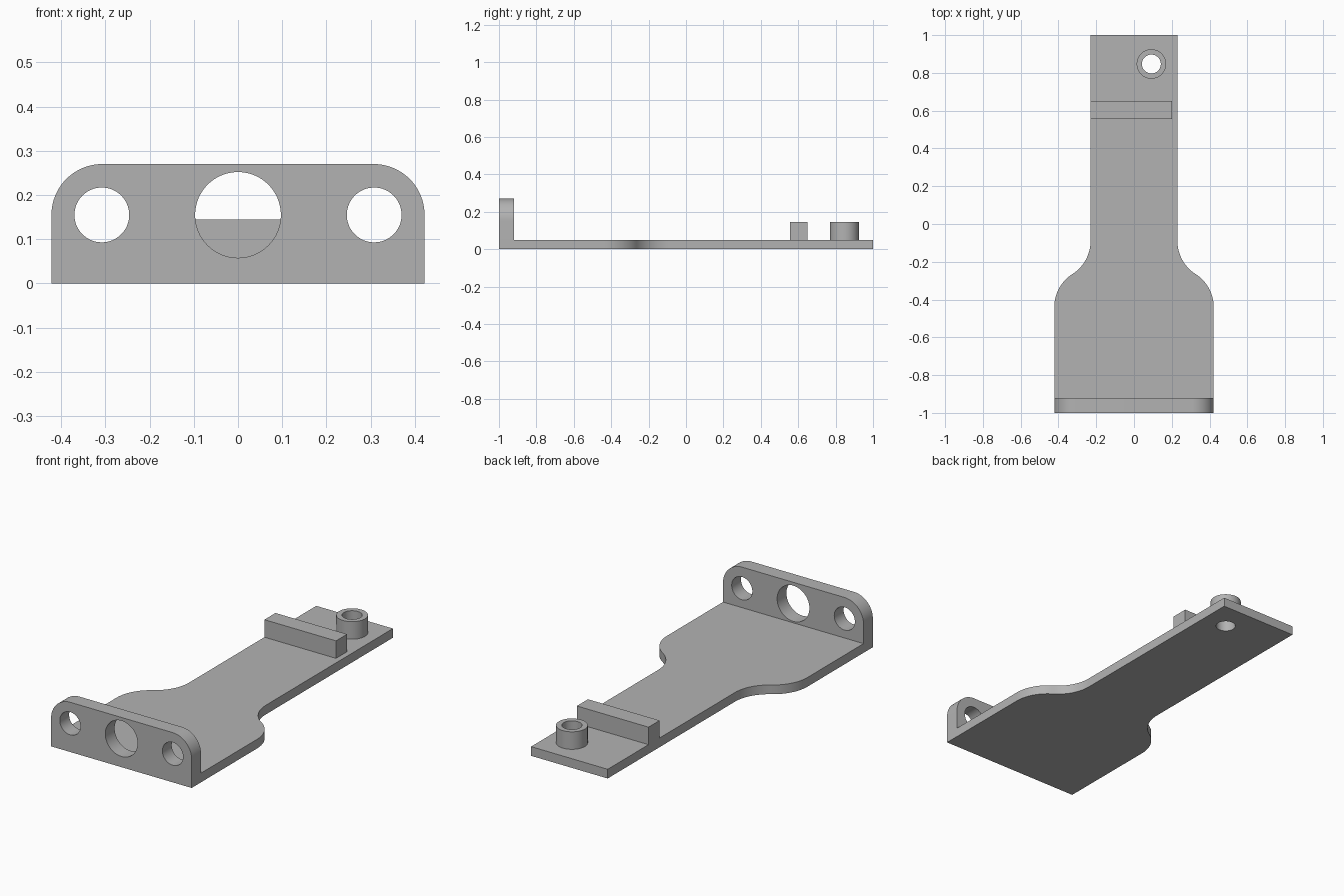
import bpy, bmesh
from math import sin, cos, pi, asin
from mathutils import Vector

cube = bpy.data.objects.get("Cube")
if cube:
    bpy.data.objects.remove(cube, do_unlink=True)

# One plain grey finish
grey = bpy.data.materials.new("plain_grey")
grey.use_nodes = True
colour = (0.45, 0.45, 0.45, 1)
grey.diffuse_color = colour
grey.node_tree.nodes["Principled BSDF"].inputs["Base Color"].default_value = colour


def prism(name, outline, direction):
    """Extrude a closed 3D outline along a direction."""
    bm = bmesh.new()
    face = bm.faces.new([bm.verts.new(p) for p in outline])
    out = bmesh.ops.extrude_face_region(bm, geom=[face])
    moved = [v for v in out["geom"] if isinstance(v, bmesh.types.BMVert)]
    bmesh.ops.translate(bm, verts=moved, vec=Vector(direction))
    bmesh.ops.recalc_face_normals(bm, faces=bm.faces)
    mesh = bpy.data.meshes.new(name)
    bm.to_mesh(mesh)
    bm.free()
    mesh.materials.append(grey)
    obj = bpy.data.objects.new(name, mesh)
    bpy.context.collection.objects.link(obj)
    return obj


def arc(cx, cy, r, start, end, steps):
    return [(cx + r * cos(start + (end - start) * i / steps),
             cy + r * sin(start + (end - start) * i / steps))
            for i in range(steps + 1)]


def circle(cx, cy, r):
    return arc(cx, cy, r, 0, 2 * pi, 64)[:-1]


def mirrored(half):
    """Complete a right-hand outline with its mirror image."""
    return half + [(-x, y) for x, y in reversed(half)]


def flat(points, z):
    return [(x, y, z) for x, y in points]


def upright(points, y):
    return [(x, y, z) for x, z in points]


def combine(target, other, operation):
    """Apply a boolean and discard the helper."""
    mod = target.modifiers.new(operation.lower(), "BOOLEAN")
    mod.operation, mod.solver, mod.object = operation, "EXACT", other
    bpy.context.view_layer.objects.active = target
    bpy.ops.object.modifier_apply(modifier=mod.name)
    bpy.data.objects.remove(other, do_unlink=True)


WIDE, NECK, THICK, TOP = 0.422, 0.23, 0.05, 0.145

# Base plate: wide front, S-shaped shoulders, narrow neck
dx, dy, mid = (WIDE - NECK) / 2, 0.175, -0.265
r = (dx * dx + dy * dy) / (2 * dx)
turn = asin(dy / r)
half = [(WIDE, -1)]
half += arc(WIDE - r, mid - dy, r, 0, turn, 16)
half += arc(NECK + r, mid + dy, r, pi + turn, pi, 16)[1:]
half += [(NECK, 1)]
body = prism("base_plate_with_flange", flat(mirrored(half), 0), (0, 0, THICK))

# Upright front flange with rounded top corners
corner, height = 0.115, 0.27
half = [(WIDE, 0)] + arc(WIDE - corner, height - corner, corner, 0, pi / 2, 20)
flange = prism("flange", upright(mirrored(half), -1), (0, 0.08, 0))
combine(body, flange, "UNION")

# Three round holes through the flange
for x, radius in ((-0.308, 0.062), (0, 0.097), (0.308, 0.062)):
    cutter = prism("hole_cutter", upright(circle(x, 0.155, radius), -1.1), (0, 0.3, 0))
    combine(body, cutter, "DIFFERENCE")

# Hollow boss, with its bore carried through the plate
BX, BY = 0.092, 0.847
boss = prism("boss", flat(circle(BX, BY, 0.078), THICK), (0, 0, TOP - THICK))
for part in (body, boss):
    bore = prism("bore_cutter", flat(circle(BX, BY, 0.05), -0.1), (0, 0, 0.4))
    combine(part, bore, "DIFFERENCE")

# Raised cross bar, flush with one edge of the neck
bar_outline = [(-NECK, 0.555), (0.2, 0.555), (0.2, 0.65), (-NECK, 0.65)]
bar = prism("cross_bar", flat(bar_outline, THICK), (0, 0, TOP - THICK))

# Smooth the curved walls and keep the rims crisp
bpy.ops.object.select_all(action="DESELECT")
for obj in (body, boss, bar):
    obj.select_set(True)
bpy.context.view_layer.objects.active = body
bpy.ops.object.shade_smooth_by_angle(angle=pi / 6)
